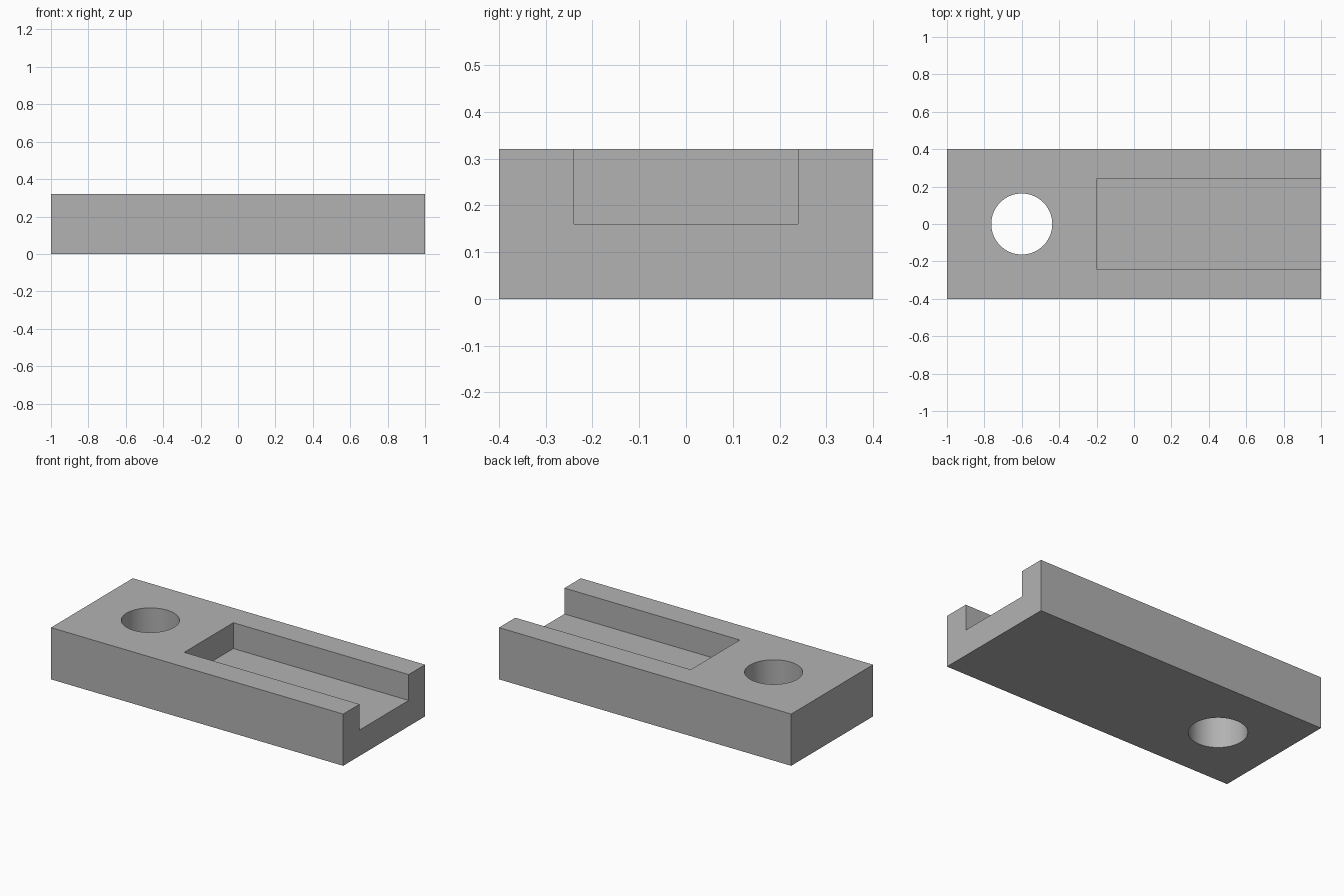
import bpy
import math

cube = bpy.data.objects.get("Cube")
if cube:
    bpy.data.objects.remove(cube, do_unlink=True)

# Single grey material
grey = bpy.data.materials.new("plain_grey")
grey.use_nodes = True
colour = (0.448, 0.448, 0.448, 1)
grey.diffuse_color = colour
grey.node_tree.nodes["Principled BSDF"].inputs["Base Color"].default_value = colour


def box(name, low, high):
    """Box spanning two opposite corners."""
    centre = [(a + b) / 2 for a, b in zip(low, high)]
    bpy.ops.mesh.primitive_cube_add(size=1, location=centre)
    obj = bpy.context.object
    obj.name = name
    obj.scale = [b - a for a, b in zip(low, high)]
    bpy.ops.object.transform_apply(location=True, rotation=False, scale=True)
    obj.data.materials.append(grey)
    return obj


def cut(target, cutter):
    """Subtract the cutter, then discard it."""
    cutter.hide_render = True
    mod = target.modifiers.new(cutter.name, 'BOOLEAN')
    mod.operation = 'DIFFERENCE'
    mod.solver = 'EXACT'
    mod.object = cutter
    bpy.ops.object.select_all(action='DESELECT')
    bpy.context.view_layer.objects.active = target
    target.select_set(True)
    bpy.ops.object.modifier_apply(modifier=mod.name)
    bpy.data.objects.remove(cutter, do_unlink=True)


# Solid block
block = box("slotted_block", (-1, -0.4, 0), (1, 0.4, 0.32))

# Slot, open at the top and at the +x end
cut(block, box("slot_cutter", (-0.2, -0.24, 0.16), (1.2, 0.24, 0.5)))

# Round hole through the other end
bpy.ops.mesh.primitive_cylinder_add(vertices=64, radius=0.163, depth=1, location=(-0.6, 0, 0.16))
hole = bpy.context.object
hole.name = "hole_cutter"
hole.data.materials.append(grey)
cut(block, hole)

# Smooth hole wall, crisp outer edges
bpy.ops.object.shade_smooth_by_angle(angle=math.radians(30))
